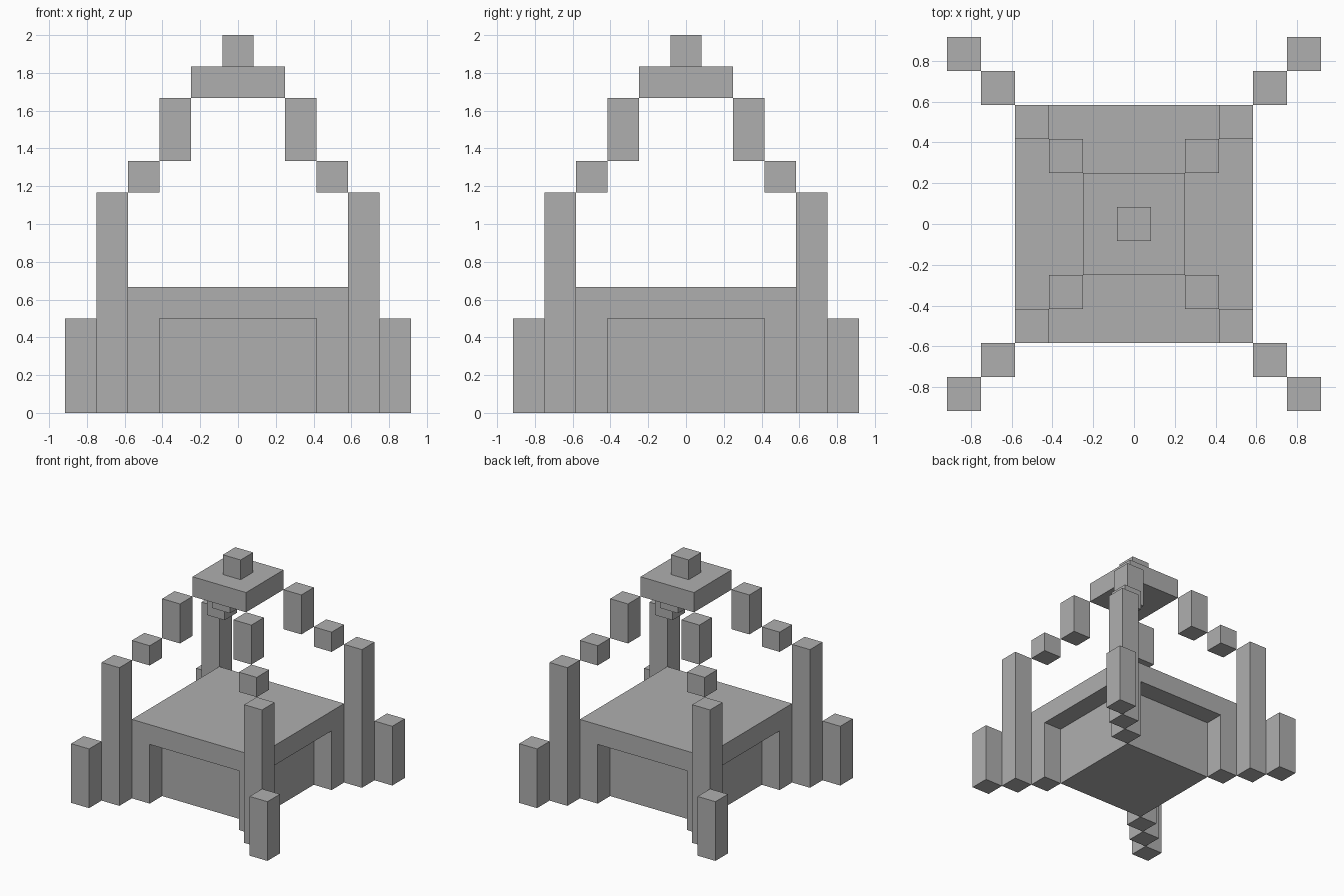
import bpy
from mathutils import Vector

if "Cube" in bpy.data.objects:
    bpy.data.objects.remove(bpy.data.objects["Cube"], do_unlink=True)

U = 1 / 6  # one block

stone = bpy.data.materials.new("grey_stone")
stone.use_nodes = True
GREY = (0.43, 0.43, 0.43, 1)
stone.diffuse_color = GREY
stone.node_tree.nodes["Principled BSDF"].inputs["Base Color"].default_value = GREY


def block(name, x, y, width, bottom, top):
    """Square block, all measures in block units."""
    bpy.ops.mesh.primitive_cube_add(size=1)
    ob = bpy.context.object
    ob.name = name
    ob.location = Vector((x, y, (bottom + top) / 2)) * U
    ob.scale = Vector((width, width, top - bottom)) * U
    bpy.ops.object.transform_apply(location=False, rotation=False, scale=True)
    ob.data.materials.append(stone)


# Central parts: name, width, bottom, top
for name, width, bottom, top in [
    ("base_core", 5, 0, 3),
    ("base_slab", 7, 3, 4),
    ("roof_slab", 3, 10, 11),
    ("roof_knob", 1, 11, 12),
]:
    block(name, 0, 0, width, bottom, top)

# Corner parts along both diagonals: name, offset, bottom, top
corner_parts = [
    ("base_leg", 3, 0, 3),
    ("tall_post", 4, 0, 7),
    ("outer_post", 5, 0, 3),
    ("lower_arch_block", 3, 7, 8),
    ("upper_arch_block", 2, 8, 10),
]
for side, sx in (("left", 1), ("right", -1)):
    for end, sy in (("front", -1), ("back", 1)):
        for name, offset, bottom, top in corner_parts:
            block(f"{end}_{side}_{name}", sx * offset, sy * offset, 1, bottom, top)
